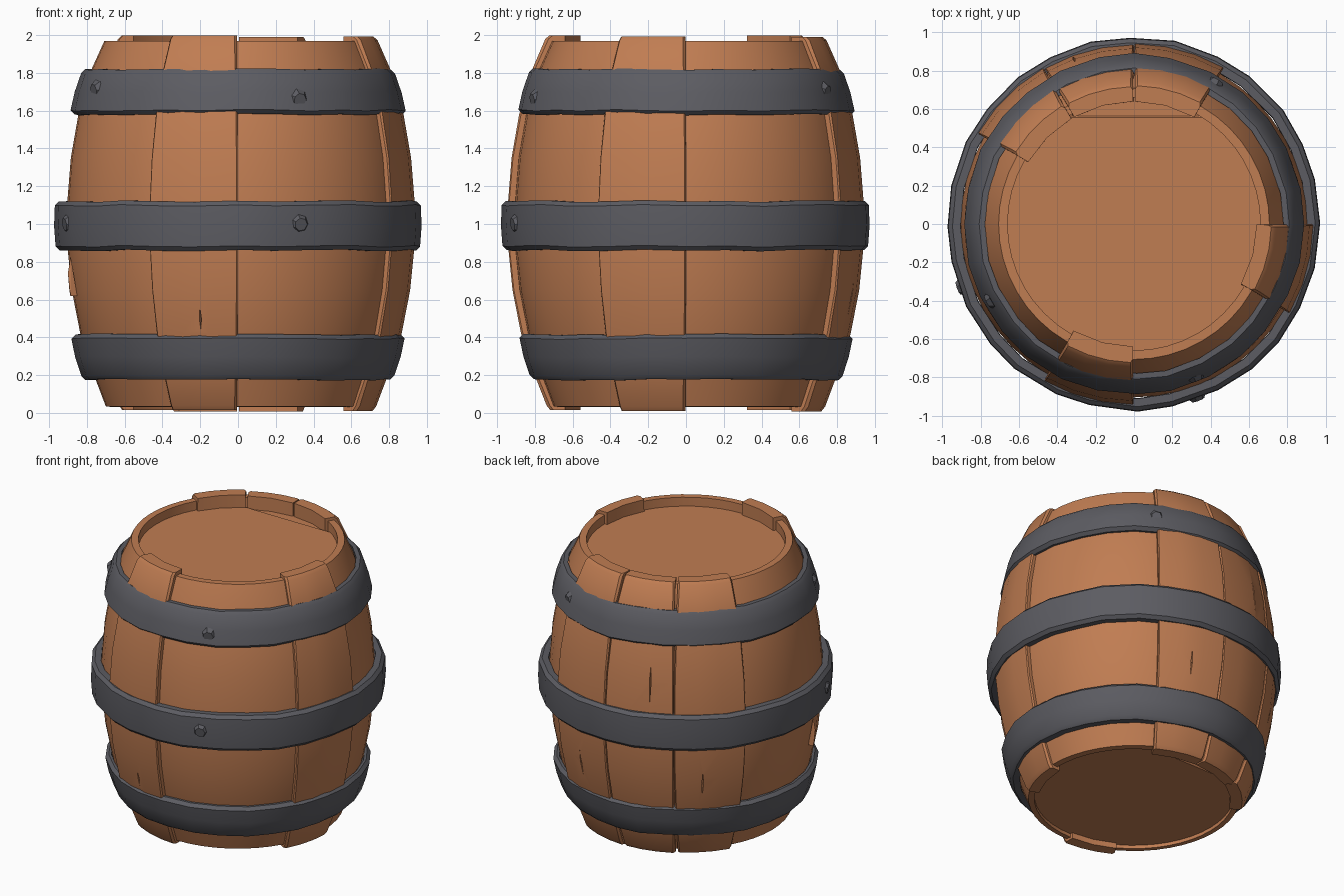
import bpy, bmesh, math, random
from mathutils import Matrix, Vector

random.seed(4)
cube = bpy.data.objects.get("Cube")
if cube:
    bpy.data.objects.remove(cube, do_unlink=True)


def material(name, rgb):
    m = bpy.data.materials.new(name)
    m.use_nodes = True
    m.diffuse_color = (*rgb, 1)
    m.node_tree.nodes["Principled BSDF"].inputs["Base Color"].default_value = (*rgb, 1)
    return m


WOOD = material("warm wood", (0.53, 0.205, 0.085))
IRON = material("dark iron", (0.107, 0.107, 0.122))


def finish(bm, name, mat, smooth=28):
    bmesh.ops.recalc_face_normals(bm, faces=bm.faces)
    me = bpy.data.meshes.new(name)
    bm.to_mesh(me)
    bm.free()
    ob = bpy.data.objects.new(name, me)
    bpy.context.collection.objects.link(ob)
    me.materials.append(mat)
    if smooth:
        bpy.ops.object.select_all(action="DESELECT")
        ob.select_set(True)
        bpy.context.view_layer.objects.active = ob
        bpy.ops.object.shade_smooth_by_angle(angle=math.radians(smooth))
    return ob


def polar(r, a, z):
    return Vector((r * math.cos(a), r * math.sin(a), z))


def bridge(bm, loops, closed):
    """Skin a row of equal vertex loops, joined end to start or capped."""
    n = len(loops[0])
    pairs = list(zip(loops, loops[1:])) + ([(loops[-1], loops[0])] if closed else [])
    for a, b in pairs:
        for i in range(n):
            j = (i + 1) % n
            bm.faces.new((a[i], a[j], b[j], b[i]))
    if not closed:
        bm.faces.new(loops[0])
        bm.faces.new(loops[-1])


# Bulging outline of the barrel: (radius, height)
OUTLINE = [(0.715, 0.01), (0.735, 0.035), (0.79, 0.18), (0.87, 0.42), (0.915, 0.65),
           (0.937, 0.87), (0.94, 1.1), (0.92, 1.35), (0.88, 1.58), (0.81, 1.82),
           (0.742, 1.975), (0.72, 1.993)]


def radius_at(z):
    for (r0, z0), (r1, z1) in zip(OUTLINE, OUTLINE[1:]):
        if z <= z1:
            return r0 + (r1 - r0) * (z - z0) / (z1 - z0)
    return OUTLINE[-1][0]


# Twelve staves with chamfered long edges; the seams open towards the ends
COUNT = 12
STEP = math.tau / COUNT
bm = bmesh.new()
for k in range(COUNT):
    start = k * STEP
    bulge = random.uniform(-0.005, 0.004)
    lift = random.uniform(-0.004, 0.006)
    slack = [random.uniform(0.5, 1.3) for _ in range(2)]
    loops = []
    for r, z in OUTLINE:
        end = abs(z - 1.0)
        gap = 0.002 + 0.009 * end ** 3
        a0 = start + gap * slack[0]
        a1 = start + STEP - gap * slack[1]
        notch = 0.006 + 0.012 * end ** 2
        r += bulge
        inner = 0.64 if end > 0.8 else r - 0.1
        h = z + (lift if end > 0.9 else 0)
        ring = [polar(r - notch, a0, h)]
        for t in range(4):
            ring.append(polar(r, a0 + notch + (a1 - a0 - 2 * notch) * t / 3, h))
        ring.append(polar(r - notch, a1, h))
        ring += [polar(inner, a1 + (a0 - a1) * t / 2, h) for t in range(3)]
        loops.append([bm.verts.new(p) for p in ring])
    bridge(bm, loops, False)
staves = finish(bm, "staves", WOOD)

# Thin tapering cracks cut into the staves: (angle from front, height, length)
bm = bmesh.new()
for deg, z, size in [(-32, 1.28, 0.34), (13, 0.62, 0.42), (-13, 0.5, 0.16), (52, 1.4, 0.4),
                     (100, 0.6, 0.4), (140, 1.4, 0.35), (165, 0.6, 0.35), (200, 1.35, 0.4),
                     (222, 0.6, 0.3), (255, 1.3, 0.3), (283, 0.62, 0.4)]:
    a = math.radians(deg - 90)
    for side in (-1, 1):
        bmesh.ops.create_cone(
            bm, segments=4, radius1=1, radius2=0.05, depth=1, cap_ends=True,
            matrix=Matrix.Translation(polar(radius_at(z), a, z + side * size / 4))
            @ Matrix.Rotation(a, 4, "Z") @ Matrix.Rotation(0 if side > 0 else math.pi, 4, "X")
            @ Matrix.Diagonal((0.035, 0.006, size / 2, 1)))
cutter = finish(bm, "crack_cutter", WOOD, 0)
cutter.hide_render = True
cutter.hide_set(True)
cut = staves.modifiers.new("cracks", "BOOLEAN")
cut.operation = "DIFFERENCE"
cut.solver = "EXACT"
cut.object = cutter


def lathe(name, section, mat, sides, wobble=0.0):
    """Turn a closed section into a ring with slightly uneven facets."""
    bm = bmesh.new()
    loops = []
    for i in range(sides):
        a = math.tau * (i + random.uniform(-1, 1) * wobble * 20) / sides
        dr = random.uniform(-1, 1) * wobble
        dz = random.uniform(-1, 1) * wobble
        loops.append([bm.verts.new(polar(r + dr, a, z + dz)) for r, z in section])
    bridge(bm, loops, True)
    return finish(bm, name, mat)


# Backing wall that closes the seams from inside
core = [(r - 0.035, min(max(z, 0.03), 1.97)) for r, z in OUTLINE[1:-1]]
lathe("backing_wall", core + [(0.66, 1.97), (0.66, 0.03)], WOOD, 48)


# Iron hoops with chamfered rims
def hoop(name, z0, z1, r0, r1):
    c = 0.022
    inner0, inner1 = radius_at(z0) - 0.03, radius_at(z1) - 0.03
    lathe(name, [(inner0, z0), (r0 - c, z0), (r0, z0 + c), ((r0 + r1) / 2 + 0.006, (z0 + z1) / 2),
                 (r1, z1 - c), (r1 - c, z1), (inner1, z1)], IRON, 28, 0.005)


hoop("upper_hoop", 1.58, 1.82, 0.888, 0.832)
hoop("middle_hoop", 0.86, 1.12, 0.968, 0.972)
hoop("lower_hoop", 0.175, 0.415, 0.825, 0.878)

# Small raised burrs hammered into the hoops
bm = bmesh.new()
for deg, z, r in [(20, 1.0, 0.963), (-62, 1.71, 0.852), (22, 1.66, 0.864),
                  (-70, 1.0, 0.963), (150, 1.7, 0.852)]:
    a = math.radians(deg - 90)
    bmesh.ops.create_cone(
        bm, segments=7, radius1=0.055, radius2=0.035, depth=0.03, cap_ends=True,
        matrix=Matrix.Translation(polar(r, a, z)) @ Matrix.Rotation(a, 4, "Z")
        @ Matrix.Rotation(math.radians(100), 4, "Y"))
finish(bm, "hoop_burrs", IRON)


# Recessed heads, each with one seam near the back edge
def head(name, z, thickness, face_sign):
    bm = bmesh.new()
    bmesh.ops.create_cone(bm, segments=36, radius1=0.67, radius2=0.67, depth=thickness,
                          cap_ends=True, matrix=Matrix.Translation((0, 0, z)))
    for y in (0.555, 0.565):
        bmesh.ops.bisect_plane(bm, geom=bm.verts[:] + bm.edges[:] + bm.faces[:],
                               plane_co=(0, y, 0), plane_no=(0, 1, 0))
    for v in bm.verts:
        if v.co.y > 0.56 and (v.co.z - z) * face_sign > 0:
            v.co.z -= 0.012 * face_sign
    finish(bm, name, WOOD, 20)


head("top_head", 1.87, 0.07, 1)
head("bottom_head", 0.09, 0.07, -1)
